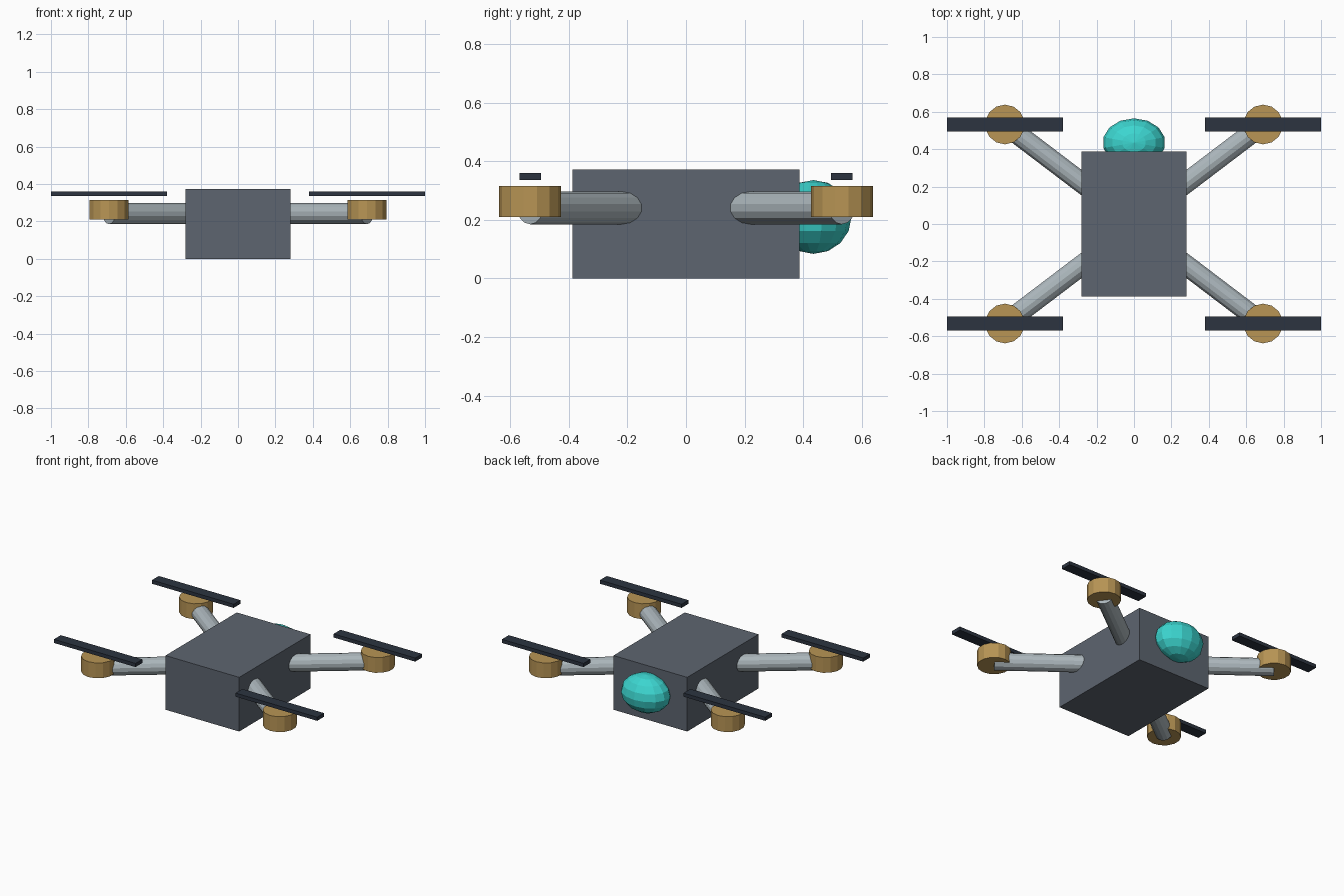
import bpy
import math
from mathutils import Vector

default_cube = bpy.data.objects.get("Cube")
if default_cube:
    bpy.data.objects.remove(default_cube)


def material(name, rgb):
    mat = bpy.data.materials.new(name)
    mat.use_nodes = True
    colour = (*rgb, 1)
    mat.diffuse_color = colour
    bsdf = next(n for n in mat.node_tree.nodes if n.type == "BSDF_PRINCIPLED")
    bsdf.inputs["Base Color"].default_value = colour
    return mat


slate = material("slate grey", (0.11, 0.13, 0.16))
silver = material("light silver", (0.41, 0.47, 0.50))
brass = material("brass", (0.48, 0.30, 0.09))
navy = material("dark navy", (0.025, 0.034, 0.051))
teal = material("teal", (0.045, 0.67, 0.63))


def finish(name, mat):
    obj = bpy.context.object
    obj.name = name
    obj.data.materials.append(mat)
    return obj


def box(name, centre, size, mat):
    bpy.ops.mesh.primitive_cube_add(size=1, location=centre)
    obj = finish(name, mat)
    obj.scale = size
    return obj


def rod(name, start, end, radius, mat, sides=14):
    start, end = Vector(start), Vector(end)
    axis = end - start
    bpy.ops.mesh.primitive_cylinder_add(
        vertices=sides, radius=radius, depth=axis.length,
        location=(start + end) / 2,
        rotation=axis.to_track_quat("Z", "Y").to_euler())
    return finish(name, mat)


# Central hull
box("body", (0, 0, 0.186), (0.56, 0.774, 0.372), slate)

# Faceted camera bulb on the back
bpy.ops.mesh.primitive_uv_sphere_add(
    segments=14, ring_count=8, radius=1, location=(0, 0.435, 0.21))
finish("camera_bulb", teal).scale = (0.168, 0.13, 0.126)

# Four arms, each with a motor and a blade
for end_name, sy in (("front", -1), ("back", 1)):
    for side_name, sx in (("right", -1), ("left", 1)):
        label = f"{end_name}_{side_name}"
        x, y = sx * 0.69, sy * 0.532
        rod(f"{label}_arm", (sx * 0.2, sy * 0.16, 0.241), (x, y, 0.241), 0.056, silver)
        bpy.ops.mesh.primitive_cylinder_add(
            vertices=14, radius=0.106, depth=0.105, location=(x, y, 0.263))
        finish(f"{label}_motor", brass)
        box(f"{label}_blade", (x, y, 0.348), (0.62, 0.074, 0.025), navy)
